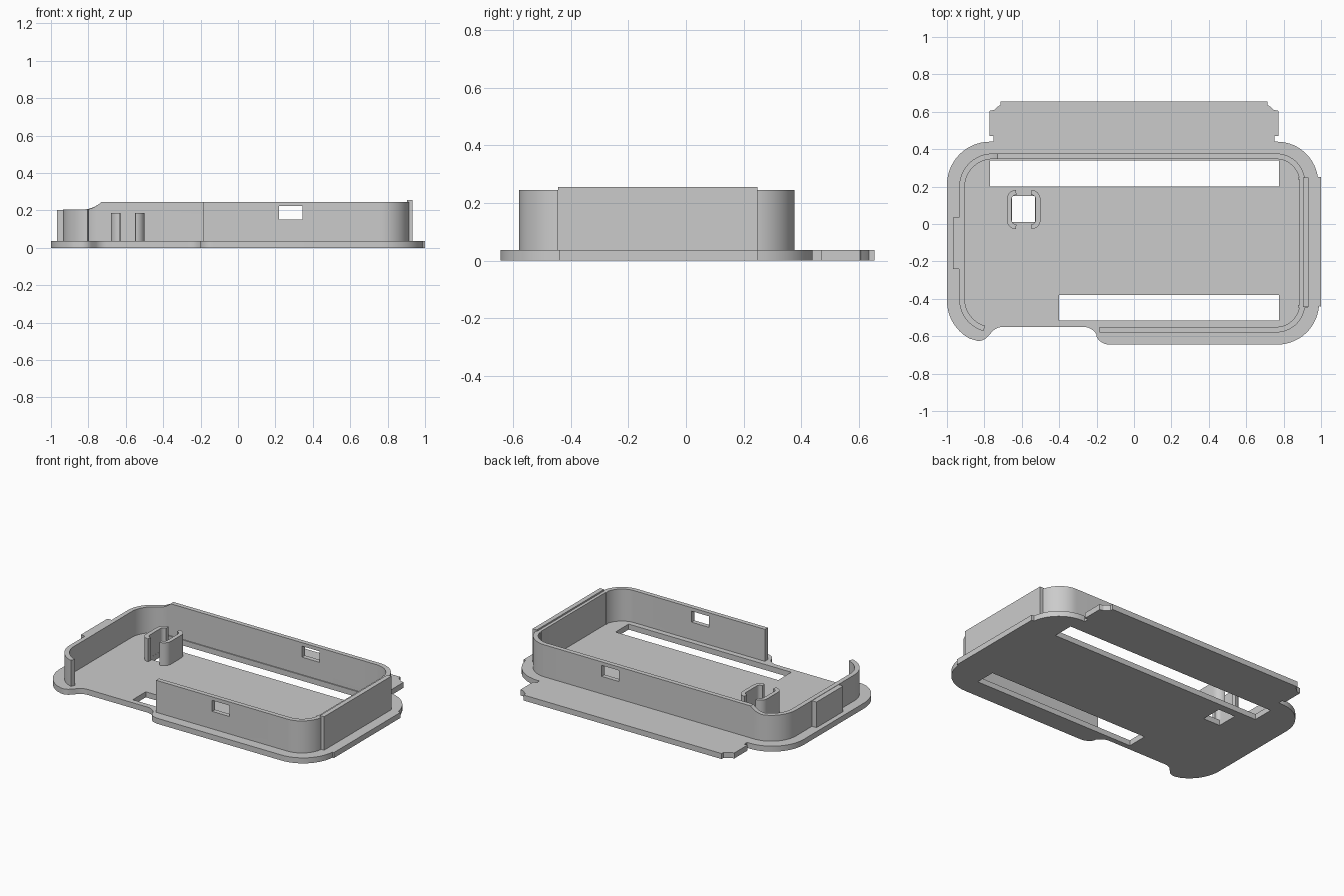
import bpy, bmesh
from math import sin, cos, radians
from mathutils import Vector

cube = bpy.data.objects.get("Cube")
if cube:
    bpy.data.objects.remove(cube)

FLOOR = 0.036      # plate thickness
THICK = 0.03       # wall thickness

grey = bpy.data.materials.new("plain_grey")
grey.use_nodes = True
colour = (0.6, 0.6, 0.6, 1)
grey.diffuse_color = colour
grey.node_tree.nodes["Principled BSDF"].inputs["Base Color"].default_value = colour


def arc(cx, cy, r, start, end, steps=14):
    angles = [radians(start + (end - start) * i / steps) for i in range(steps + 1)]
    return [(cx + r * cos(a), cy + r * sin(a)) for a in angles]


def finish(name, bm):
    bmesh.ops.recalc_face_normals(bm, faces=bm.faces)
    mesh = bpy.data.meshes.new(name)
    bm.to_mesh(mesh)
    bm.free()
    mesh.materials.append(grey)
    ob = bpy.data.objects.new(name, mesh)
    bpy.context.collection.objects.link(ob)
    return ob


def prism(name, outline, z0, z1):
    bm = bmesh.new()
    low = [bm.verts.new((x, y, z0)) for x, y in outline]
    high = [bm.verts.new((x, y, z1)) for x, y in outline]
    bm.faces.new(low)
    bm.faces.new(high)
    for i in range(len(low)):
        j = (i + 1) % len(low)
        bm.faces.new((low[i], low[j], high[j], high[i]))
    return finish(name, bm)


def box(name, x0, x1, y0, y1, z0, z1):
    return prism(name, [(x0, y0), (x1, y0), (x1, y1), (x0, y1)], z0, z1)


def ribbon(name, path, thick, z0, top):
    """Upright wall along an open path, thickened to both sides."""
    pts = [Vector(p) for p in path]
    bm = bmesh.new()
    rings = []
    for i, p in enumerate(pts):
        d = (pts[min(i + 1, len(pts) - 1)] - pts[max(i - 1, 0)]).normalized()
        n = Vector((-d.y, d.x)) * thick / 2
        a, b, z1 = p + n, p - n, top(p)
        rings.append([bm.verts.new(v) for v in
                      ((a.x, a.y, z0), (b.x, b.y, z0), (b.x, b.y, z1), (a.x, a.y, z1))])
    for r, s in zip(rings, rings[1:]):
        for k in range(4):
            m = (k + 1) % 4
            bm.faces.new((r[k], r[m], s[m], s[k]))
    bm.faces.new(rings[0])
    bm.faces.new(rings[-1])
    return finish(name, bm)


def cut(ob, *size):
    cutter = box("cutter", *size)
    mod = ob.modifiers.new("cut", "BOOLEAN")
    mod.operation, mod.solver, mod.object = "DIFFERENCE", "EXACT", cutter
    bpy.context.view_layer.objects.active = ob
    bpy.ops.object.modifier_apply(modifier=mod.name)
    bpy.data.objects.remove(cutter)


def smooth(ob):
    bpy.ops.object.select_all(action="DESELECT")
    ob.select_set(True)
    bpy.context.view_layer.objects.active = ob
    bpy.ops.object.shade_smooth_by_angle(angle=radians(28))


# Base plate with rounded corners, scooped front edge and rear tab
tab_side = [(0.75, 0.44), (0.75, 0.47), (0.773, 0.47), (0.773, 0.605),
            (0.748, 0.61), (0.725, 0.63), (0.715, 0.636), (0.715, 0.655)]
outline = arc(0.765, -0.42, 0.225, -90, -5)
outline += [(1, -0.44), (1, 0.25)]
outline += arc(0.765, 0.22, 0.22, 8, 90)
outline += tab_side + [(-x, y) for x, y in reversed(tab_side)]
outline += arc(-0.77, 0.21, 0.23, 90, 180)
outline += arc(-0.77, -0.41, 0.23, 180, 242)
outline += arc(-0.83, -0.565, 0.06, 262, 325, 6)
outline += arc(-0.70, -0.63, 0.08, 145, 90, 6)
outline += arc(-0.27, -0.63, 0.08, 90, 28, 6)
outline += arc(-0.13, -0.565, 0.08, 210, 270, 6)
plate = prism("base_plate", outline, 0, FLOOR)
cut(plate, -0.77, 0.775, 0.20, 0.34, -0.1, 0.1)
cut(plate, -0.4, 0.775, -0.515, -0.38, -0.1, 0.1)
cut(plate, -0.653, -0.53, 0.01, 0.15, -0.1, 0.1)
smooth(plate)


# Raised wall, lower towards the right-hand end
def wall_top(p):
    t = min(max((p.x + 0.82) / 0.09, 0), 1)
    return 0.205 + 0.04 * t * t


path = [(-0.185, -0.565)]
path += arc(0.76, -0.425, 0.14, -90, -6)
path += arc(0.76, 0.222, 0.14, 6, 90)
path += [(-0.73 - 0.01 * i, 0.362) for i in range(3)]
path += arc(-0.755, 0.197, 0.165, 90, 180, 18)
path += arc(-0.755, -0.40, 0.165, 180, 254)
wall = ribbon("rim_wall", path, THICK, FLOOR - 0.004, wall_top)
for y in (-0.565, 0.362):
    cut(wall, 0.22, 0.345, y - 0.05, y + 0.05, 0.15, 0.222)
smooth(wall)

# End panels set outwards from the wall
box("left_panel", 0.904, 0.934, -0.445, 0.248, FLOOR - 0.003, 0.255)
for name, y in (("left_panel_front_post", -0.44), ("left_panel_back_post", 0.243)):
    box(name, 0.878, 0.93, y - 0.006, y + 0.006, FLOOR - 0.003, 0.245)
box("right_panel", -0.968, -0.925, -0.24, 0.035, FLOOR - 0.003, 0.203)

# Pair of curved clips around the small square hole
for name, s in (("clip_right", -1), ("clip_left", 1)):
    half = arc(0.04, 0.055, 0.037, 0, 90, 8)
    path = [(-0.59 + s * x, 0.077 + y) for x, y in
            [(x, -y) for x, y in reversed(half)] + half]
    clip = ribbon(name, path, 0.026, FLOOR - 0.003, lambda p: 0.185)
    smooth(clip)
